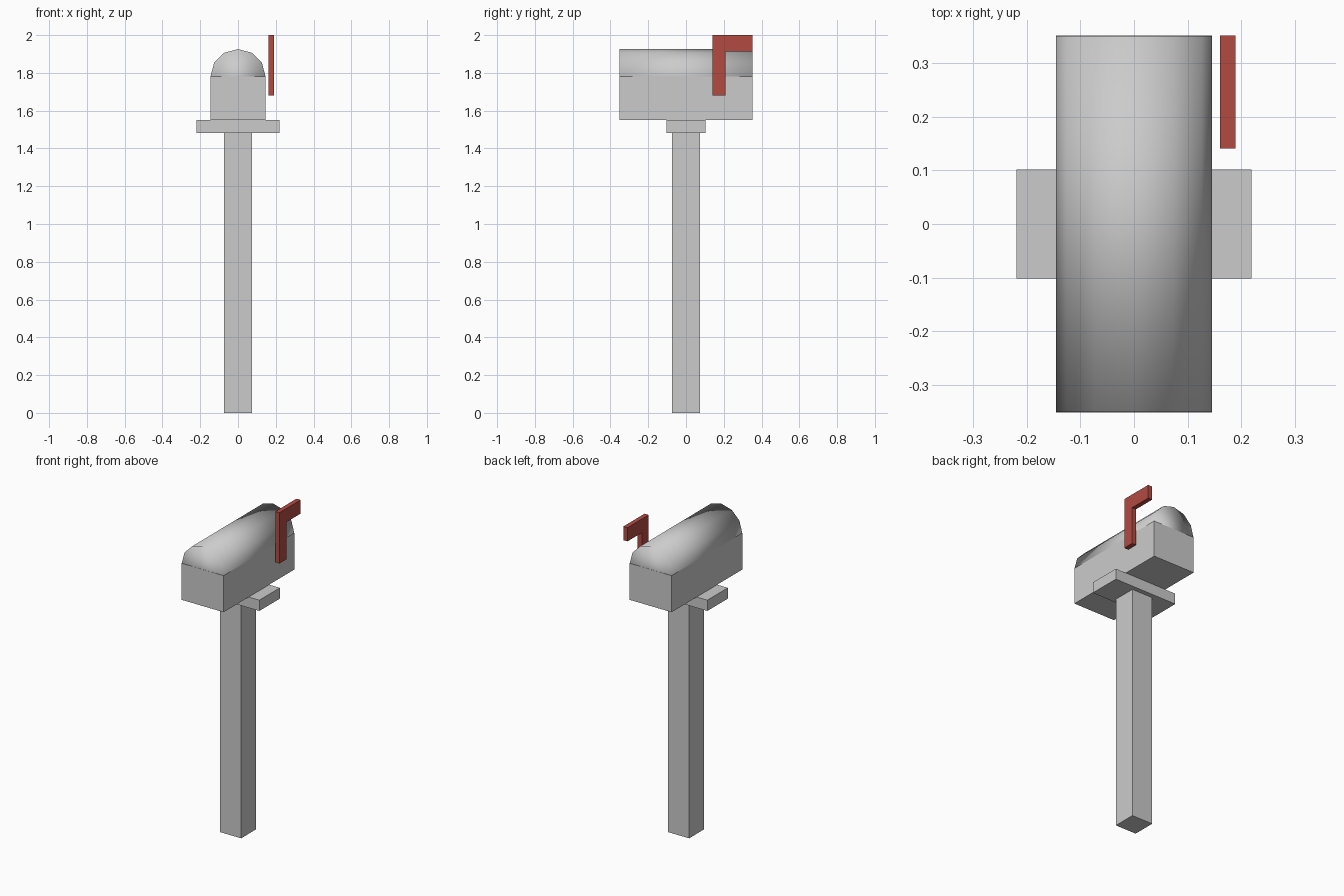
import bpy
import bmesh
import math
from mathutils import Matrix

if "Cube" in bpy.data.objects:
    bpy.data.objects.remove(bpy.data.objects["Cube"])


def add_object(name, bm):
    bmesh.ops.recalc_face_normals(bm, faces=bm.faces)
    mesh = bpy.data.meshes.new(name)
    bm.to_mesh(mesh)
    bm.free()
    obj = bpy.data.objects.new(name, mesh)
    bpy.context.collection.objects.link(obj)
    return obj


def centred_box(name, half_x, half_y, z0, z1):
    bm = bmesh.new()
    bmesh.ops.create_cube(bm, size=1)
    bmesh.ops.scale(bm, vec=(2 * half_x, 2 * half_y, z1 - z0), verts=bm.verts)
    bmesh.ops.translate(bm, vec=(0, 0, (z0 + z1) / 2), verts=bm.verts)
    return add_object(name, bm)


# Post, support plate and lower half of the mailbox
centred_box("post", 0.073, 0.073, 0, 1.482)
centred_box("support_plate", 0.22, 0.102, 1.482, 1.55)
centred_box("mailbox_body", 0.146, 0.352, 1.55, 1.78)

# Rounded roof: 12-sided barrel sunk halfway into the body,
# a hair shorter so its ends do not flicker against the body ends
bm = bmesh.new()
bmesh.ops.create_cone(
    bm, cap_ends=True, segments=12, radius1=0.146, radius2=0.146, depth=0.702,
    matrix=Matrix.Translation((0, 0, 1.78)) @ Matrix.Rotation(math.pi / 2, 4, 'X'))
for face in bm.faces:
    face.smooth = True
add_object("mailbox_roof", bm)

# Signal flag: L-shaped side profile extruded across x
profile = [(0.141, 1.68), (0.21, 1.68), (0.21, 1.914),
           (0.352, 1.914), (0.352, 2.0), (0.141, 2.0)]
bm = bmesh.new()
face = bm.faces.new([bm.verts.new((0.161, y, z)) for y, z in profile])
ext = bmesh.ops.extrude_face_region(bm, geom=[face], use_keep_orig=True)
moved = [g for g in ext["geom"] if isinstance(g, bmesh.types.BMVert)]
bmesh.ops.translate(bm, vec=(0.029, 0, 0), verts=moved)
flag = add_object("signal_flag", bm)
red = bpy.data.materials.new("flag_red")
red.diffuse_color = (0.45, 0.07, 0.055, 1)
red.use_nodes = True
red.node_tree.nodes["Principled BSDF"].inputs["Base Color"].default_value = red.diffuse_color
flag.data.materials.append(red)
